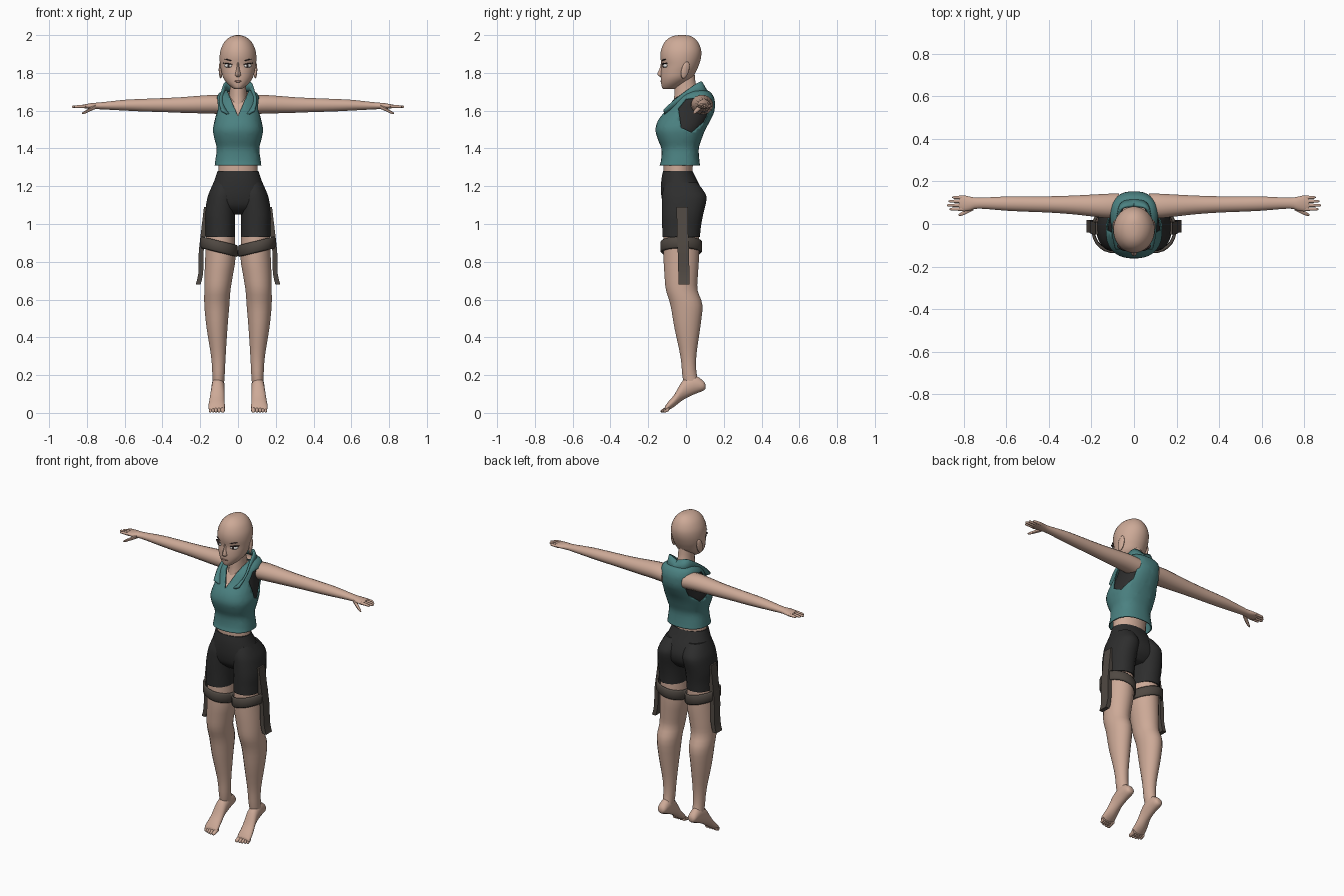
import bpy, bmesh
from math import cos, sin, pi, radians
from mathutils import Vector, Matrix

def material(name, *rgb):
    m = bpy.data.materials.new(name)
    m.diffuse_color = (*rgb, 1)
    return m

SKIN = material("skin", .61, .40, .31)
TEAL = material("teal cloth", .07, .22, .22)
BLACK = material("black cloth", .027, .027, .027)
STRAP = material("strap leather", .08, .066, .055)
WHITE = material("eye white", .8, .78, .75)
DARK = material("dark line", .03, .02, .02)
LIP = material("lip", .42, .23, .18)

def finish(name, bm, mat, mirror=False, thick=0, angle=50):
    bmesh.ops.recalc_face_normals(bm, faces=bm.faces)
    me = bpy.data.meshes.new(name)
    bm.to_mesh(me)
    bm.free()
    ob = bpy.data.objects.new(name, me)
    bpy.context.collection.objects.link(ob)
    me.materials.append(mat)
    bpy.ops.object.select_all(action='DESELECT')
    ob.select_set(True)
    bpy.context.view_layer.objects.active = ob
    bpy.ops.object.shade_smooth_by_angle(angle=radians(angle))
    if thick:
        s = ob.modifiers.new("Thickness", 'SOLIDIFY')
        s.thickness, s.offset = thick, 0
    if mirror:
        ob.modifiers.new("Mirror", 'MIRROR')
    return ob

def smooth_path(pts, steps):
    """Catmull-Rom through tuples of any length."""
    p = [Vector(q) for q in pts]
    out = []
    for i in range(len(p) - 1):
        a, b, c, d = p[max(i - 1, 0)], p[i], p[i + 1], p[min(i + 2, len(p) - 1)]
        for k in range(steps):
            t = k / steps
            out.append(b + .5 * t * (c - a + t * (2 * a - 5 * b + 4 * c - d + t * (3 * b - a - 3 * c + d))))
    return out + [p[-1]]

ORDER = {'z': (0, 1, 2), 'x': (2, 0, 1), 'y': (0, 2, 1)}

def loft(secs, axis='z', n=20, e=2.0, steps=3, cap=True, inset=0, tilt=0, bm=None):
    """Sections: (position, low, high, centre, half width)."""
    bm = bm or bmesh.new()
    rings = []
    for t, lo, hi, c, h in smooth_path(secs, steps):
        ring = []
        for i in range(n):
            a = 2 * pi * (i + .5) / n
            ca, sa = cos(a), sin(a)
            u = c + (h - inset) * (1 if ca > 0 else -1) * abs(ca) ** (2 / e)
            v = (lo + hi) / 2 + ((hi - lo) / 2 - inset) * (1 if sa > 0 else -1) * abs(sa) ** (2 / e)
            co = (u, v, t + tilt * (u - c))
            ring.append(bm.verts.new([co[k] for k in ORDER[axis]]))
        rings.append(ring)
    for r, s in zip(rings, rings[1:]):
        for i in range(n):
            bm.faces.new((r[i], r[(i + 1) % n], s[(i + 1) % n], s[i]))
    if cap:
        bm.faces.new(rings[0])
        bm.faces.new(rings[-1])
    return bm

def cut(bm, poly, axes, test):
    """Removes faces inside a convex outline seen along one axis."""
    i, j = axes
    edges = []
    for p, q in zip(poly, poly[1:] + poly[:1]):
        co, no = Vector((0, 0, 0)), Vector((0, 0, 0))
        co[i], co[j] = p
        no[i], no[j] = q[1] - p[1], p[0] - q[0]
        edges.append((co, no))
        bmesh.ops.bisect_plane(bm, geom=bm.verts[:] + bm.edges[:] + bm.faces[:], plane_co=co, plane_no=no)
    gone = []
    for f in bm.faces:
        m = f.calc_center_median()
        d = [(m - co).dot(no) for co, no in edges]
        if test(m) and (max(d) < 0 or min(d) > 0):
            gone.append(f)
    bmesh.ops.delete(bm, geom=gone, context='FACES')

def blob(name, loc, size, mat, rot=(0, 0, 0), mirror=True):
    bm = bmesh.new()
    m = Matrix.Translation(loc)
    for a, r in zip('XYZ', rot):
        m = m @ Matrix.Rotation(radians(r), 4, a)
    bmesh.ops.create_uvsphere(bm, u_segments=16, v_segments=10, radius=1, matrix=m @ Matrix.Diagonal((*size, 1)))
    finish(name, bm, mat, mirror)

# Head and face
finish("head", loft([(1.714, -.118, -.07, 0, .018), (1.722, -.127, -.04, 0, .032), (1.745, -.132, -.005, 0, .058),
    (1.775, -.134, .035, 0, .079), (1.81, -.132, .055, 0, .089), (1.84, -.129, .068, 0, .095), (1.88, -.136, .08, 0, .098),
    (1.92, -.133, .081, 0, .093), (1.96, -.116, .066, 0, .075), (1.985, -.09, .043, 0, .05), (1.997, -.06, .017, 0, .024),
    (2.0, -.03, -.01, 0, .006)], n=28), SKIN)
finish("nose", loft([(1.855, -.132, -.1, 0, .007), (1.825, -.139, -.1, 0, .009), (1.797, -.152, -.1, 0, .014),
    (1.785, -.147, -.1, 0, .016), (1.775, -.13, -.1, 0, .008)], n=10), SKIN)
blob("ear", (.092, -.004, 1.815), (.009, .021, .046), SKIN, (-15, 0, 15))
blob("eye", (.05, -.111, 1.838), (.024, .011, .011), WHITE, (0, 0, 20))
blob("pupil", (.049, -.118, 1.838), (.008, .006, .010), DARK, (0, 0, 20))
blob("eyelash", (.055, -.112, 1.849), (.029, .011, .003), DARK, (0, -8, 24))
blob("eyebrow", (.048, -.117, 1.868), (.027, .007, .003), DARK, (0, -14, 20))
blob("lips", (0, -.128, 1.755), (.021, .008, .006), LIP, mirror=False)
finish("neck", loft([(1.58, -.085, .10, 0, .06), (1.66, -.065, .085, 0, .05), (1.73, -.06, .055, 0, .043),
    (1.81, -.05, .045, 0, .043)]), SKIN)

# Vest over a dark undershirt and the skin of the chest
TORSO = [(1.31, -.137, .072, 0, .121), (1.34, -.129, .068, 0, .117), (1.40, -.128, .065, 0, .110),
    (1.45, -.147, .08, 0, .122), (1.50, -.159, .10, 0, .130), (1.55, -.144, .127, 0, .121), (1.60, -.105, .148, 0, .114),
    (1.65, -.072, .150, 0, .112), (1.68, -.035, .140, 0, .105), (1.698, .01, .125, 0, .088), (1.706, .02, .105, 0, .06)]
V_NECK = [(0, 1.57), (.068, 1.73), (-.068, 1.73)]
ARMHOLE = [(-.04, 1.61), (-.025, 1.51), (.03, 1.485), (.095, 1.54), (.138, 1.63), (.10, 1.672), (0, 1.66)]
vest = loft(TORSO, n=32, e=2.4, cap=False)
cut(vest, V_NECK, (0, 2), lambda m: m.y < .03)
cut(vest, ARMHOLE, (1, 2), lambda m: abs(m.x) > .06)
finish("vest", vest, TEAL, thick=.006)
under = loft(TORSO[2:], n=32, e=2.4, cap=False, inset=.008)
cut(under, V_NECK, (0, 2), lambda m: m.y < .03)
finish("undershirt", under, BLACK)
finish("chest", loft(TORSO[2:-1], n=32, e=2.4, inset=.013), SKIN)
finish("midriff", loft([(1.22, -.115, .04, 0, .108), (1.29, -.12, .035, 0, .104), (1.38, -.115, .05, 0, .102)]), SKIN)

# Open standing collar
low = smooth_path([(0, .12, 1.69), (.06, .10, 1.69), (.073, .03, 1.665), (.068, -.04, 1.62), (.04, -.112, 1.575)], 4)
top = smooth_path([(0, .085, 1.735), (.06, .072, 1.752), (.083, 0, 1.705), (.096, -.06, 1.655), (.087, -.118, 1.60)], 4)
bm = bmesh.new()
rows = [[bm.verts.new(p) for p in (a, a.lerp(b, .5), b)] for a, b in zip(low, top)]
for r, s in zip(rows, rows[1:]):
    for k in (0, 1):
        bm.faces.new((r[k], s[k], s[k + 1], r[k + 1]))
finish("collar", bm, TEAL, mirror=True, thick=.012)

# Arms and hands
arm = loft([(.07, 1.58, 1.68, .085, .06), (.13, 1.583, 1.684, .085, .058), (.2, 1.585, 1.68, .087, .052),
    (.3, 1.588, 1.672, .09, .044), (.4, 1.592, 1.667, .092, .039), (.5, 1.595, 1.663, .094, .037),
    (.6, 1.6, 1.658, .096, .034), (.73, 1.607, 1.644, .098, .026), (.77, 1.608, 1.641, .096, .033),
    (.80, 1.611, 1.636, .097, .038), (.822, 1.614, 1.632, .098, .034)], 'x', n=16)
finish("arm", arm, SKIN, mirror=True)
fingers = bmesh.new()
for y, end in ((.125, .855), (.107, .872), (.088, .88), (.07, .868)):
    z = 1.622
    loft([(.80, z - .009, z + .010, y, .009), (.84, z - .008, z + .008, y, .008),
        (end - .006, z - .008, z + .005, y, .006), (end, z - .004, z + .001, y, .002)], 'x', n=8, steps=2, bm=fingers)
loft([(.755, 1.608, 1.633, .078, .014), (.785, 1.595, 1.616, .06, .012), (.812, 1.583, 1.599, .047, .009),
    (.826, 1.582, 1.589, .042, .003)], 'x', n=8, steps=2, bm=fingers)
finish("fingers", fingers, SKIN, mirror=True)

# Shorts
finish("shorts_hips", loft([(1.28, -.122, .035, 0, .109), (1.24, -.130, .055, 0, .122), (1.19, -.133, .08, 0, .142),
    (1.14, -.130, .095, 0, .158), (1.09, -.115, .085, 0, .158), (1.05, -.07, .05, 0, .09)], n=28, e=2.2), BLACK)
finish("shorts_leg", loft([(1.22, -.11, .06, .07, .06), (1.17, -.125, .098, .08, .072), (1.13, -.129, .110, .086, .079),
    (1.05, -.129, .092, .095, .081), (.985, -.127, .08, .095, .079), (.932, -.126, .075, .095, .079)], e=2.2), BLACK, mirror=True)

# Legs
finish("leg", loft([(1.0, -.118, .068, .093, .073), (.83, -.12, .07, .093, .081), (.73, -.115, .064, .102, .076),
    (.65, -.107, .062, .109, .07), (.57, -.083, .088, .112, .067), (.45, -.062, .076, .111, .056),
    (.30, -.03, .055, .104, .039), (.20, -.02, .058, .103, .033), (.14, -.01, .08, .105, .03)]), SKIN, mirror=True)

# Feet pointing down, with toes
finish("foot", loft([(.103, .128, .150, .105, .012), (.09, .116, .172, .105, .027), (.04, .096, .20, .105, .033),
    (-.015, .068, .175, .107, .035), (-.06, .034, .10, .111, .040), (-.095, .012, .058, .113, .044),
    (-.112, .004, .034, .113, .041)], 'y', n=16), SKIN, mirror=True)
toes = bmesh.new()
for x, end, r in ((.081, -.134, .012), (.1, -.132, .009), (.117, -.129, .0085), (.132, -.124, .008), (.146, -.118, .008)):
    loft([(end, .005, .012, x, r * .5), (end + .006, .001, .02, x, r * .95), (-.09, .008, .04, x, r)],
        'y', n=8, steps=2, bm=toes)
finish("toes", toes, SKIN, mirror=True)

# Tilted thigh bands and hanging side straps
finish("thigh_band", loft([(.853, -.125, .075, .1, .09), (.859, -.131, .081, .1, .095), (.901, -.131, .081, .1, .095),
    (.907, -.125, .075, .1, .09)], n=24, steps=1, cap=False, tilt=.25), STRAP, mirror=True, thick=.012)
finish("hanging_strap", loft([(1.09, -.062, .022, .166, .02), (.95, -.060, .024, .184, .018), (.85, -.056, .028, .195, .018),
    (.74, -.053, .030, .197, .018), (.68, -.053, .030, .211, .018)], n=4, steps=2), STRAP, mirror=True, angle=30)
